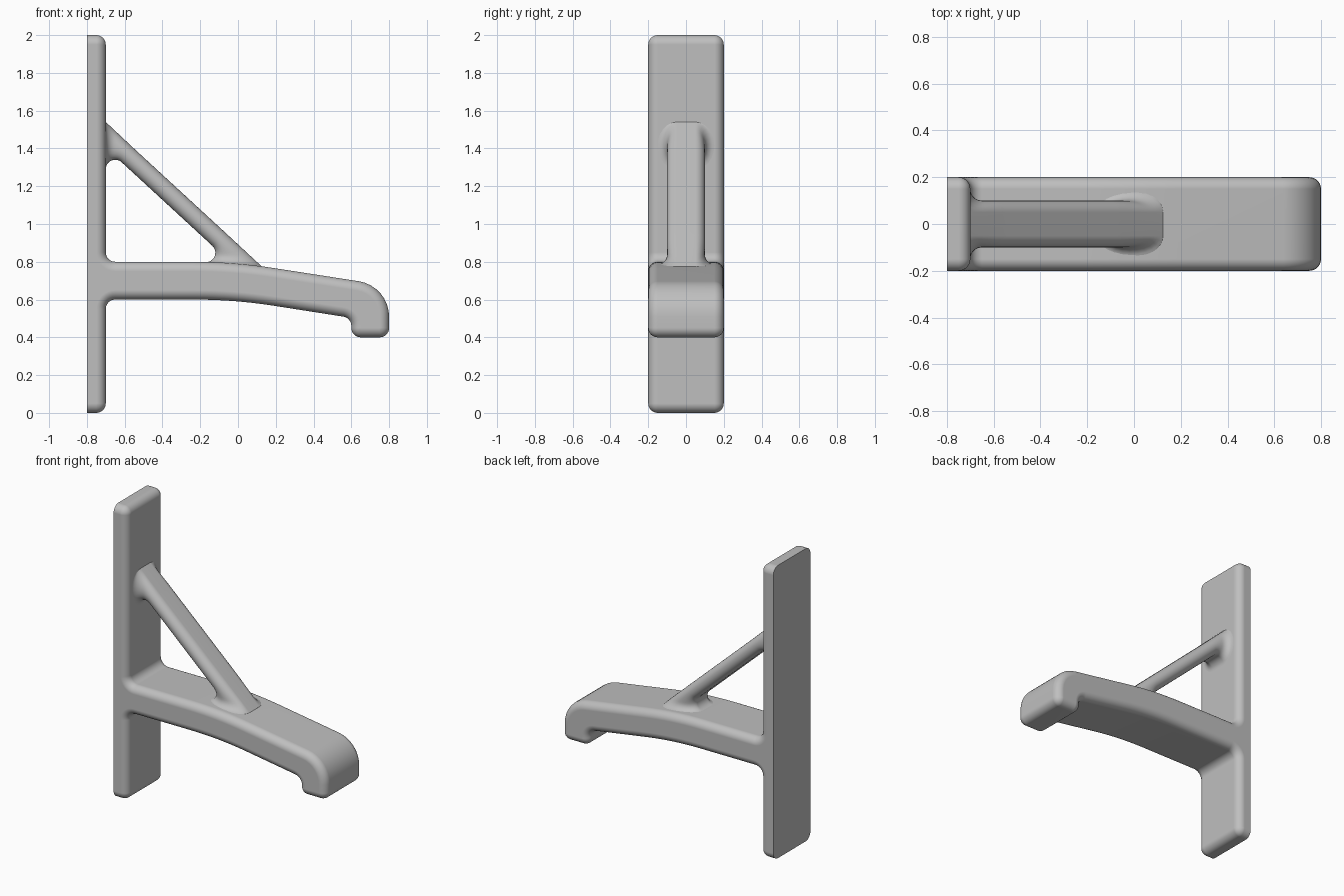
import bpy, bmesh
from math import sin, cos, pi, sqrt, radians
from mathutils import Vector

if "Cube" in bpy.data.objects:
    bpy.data.objects.remove(bpy.data.objects["Cube"])

R = 0.05          # common edge and fillet radius
HALF = 0.2        # half width of plate and arm

grey = bpy.data.materials.new("plain grey")
grey.use_nodes = True
colour = (0.52, 0.52, 0.52, 1)
grey.diffuse_color = colour
grey.node_tree.nodes["Principled BSDF"].inputs["Base Color"].default_value = colour


def finish(bm, name):
    bmesh.ops.recalc_face_normals(bm, faces=bm.faces)
    mesh = bpy.data.meshes.new(name)
    bm.to_mesh(mesh)
    bm.free()
    mesh.materials.append(grey)
    obj = bpy.data.objects.new(name, mesh)
    bpy.context.collection.objects.link(obj)
    bpy.ops.object.select_all(action='DESELECT')
    obj.select_set(True)
    bpy.context.view_layer.objects.active = obj
    bpy.ops.object.shade_smooth_by_angle(angle=radians(35))
    obj.modifiers.new("even shading", 'WEIGHTED_NORMAL').keep_sharp = True
    return obj


def loft(bm, rings):
    """Skin closed rings of equal length and cap both ends."""
    loops = [[bm.verts.new(p) for p in ring] for ring in rings]
    for a, b in zip(loops, loops[1:]):
        for i in range(len(a)):
            j = (i + 1) % len(a)
            bm.faces.new((a[i], a[j], b[j], b[i]))
    bm.faces.new(loops[0])
    bm.faces.new(loops[-1])


def rounded_outline(corners, inset, steps=8):
    """Counter-clockwise outline with rounded corners, shrunk by inset."""
    out = []
    for i, (x, z, r) in enumerate(corners):
        p = Vector((x, z))
        before = (Vector(corners[i - 1][:2]) - p).normalized()
        after = (Vector(corners[(i + 1) % len(corners)][:2]) - p).normalized()
        convex = before.x * after.y - before.y * after.x < 0
        half = before.angle(after) / 2
        centre = p + (before + after).normalized() * (r / sin(half))
        start = p + before * (r / (sin(half) / cos(half))) - centre
        end = p + after * (r / (sin(half) / cos(half))) - centre
        scale = (r - inset if convex else r + inset) / r
        sweep = start.angle(end)
        for k in range(steps + 1):
            t = k / steps
            spoke = (start * sin((1 - t) * sweep) + end * sin(t * sweep)) / sin(sweep)
            out.append(centre + spoke * scale)
    return out


# Wall plate and curved arm: one outline with softened rims
corners = [
    (-0.9, 0, R), (-0.7, 0, R), (-0.7, 0.6, R), (-0.02, 0.6, 2.7),
    (0.6, 0.503, R), (0.6, 0.4, R), (0.8, 0.4, R), (0.8, 0.672, 0.19),
    (-0.025, 0.8, 2.8), (-0.7, 0.8, R), (-0.7, 2, R), (-0.9, 2, R),
]
bm = bmesh.new()
rim = [i / 8 * pi / 2 for i in range(9)]
layers = [(-(HALF - R + R * sin(a)), R * (1 - cos(a))) for a in reversed(rim)]
layers += [(-y, inset) for y, inset in reversed(layers)]
loft(bm, [[(p.x, y, p.y) for p in rounded_outline(corners, inset)]
          for y, inset in layers])
bmesh.ops.remove_doubles(bm, verts=bm.verts, dist=0.0002)

# Flat, sharp-edged back of the plate
cut = bmesh.ops.bisect_plane(
    bm, geom=bm.verts[:] + bm.edges[:] + bm.faces[:],
    plane_co=(-0.8, 0, 0), plane_no=(-1, 0, 0), clear_outer=True)
bmesh.ops.edgeloop_fill(
    bm, edges=[e for e in cut["geom_cut"] if isinstance(e, bmesh.types.BMEdge)])
finish(bm, "plate_and_arm")


# Diagonal strut: each station pairs a top point with an underside point
def spread(x, z):
    """Extra side width close to the plate or the arm."""
    gap = min(x + 0.7, z - 0.8 + 0.06 * (x + 0.22))
    gap = max(0, min(R, gap))
    return R - sqrt(max(0, R * R - (R - gap) ** 2))


def strut_ring(top, under):
    side = []
    for k in range(13):
        a = -pi / 2 + pi * k / 12
        p = under.lerp(top, (1 + sin(a)) / 2)
        side.append((p.x, R + (R + spread(p.x, p.y)) * cos(a), p.y))
    return side + [(x, -y, z) for x, y, z in reversed(side)]


normal = Vector((0.68, 0.733))
tangent = radians(47.2)
steps = 14


def end_stations(centre, first, top_end, axis):
    """Stations round the underside fillet, from the joint to the plain strut."""
    arc = [centre + R * Vector((cos(a), sin(a))) for a in
           [first + (tangent - first) * k / steps for k in range(steps + 1)]]
    top_plain = arc[-1] + normal * 0.098
    span = arc[-1][axis] - arc[0][axis]
    stations = [(top_end.lerp(top_plain, (u[axis] - arc[0][axis]) / span), u)
                for u in arc]
    sink = Vector((0, 0))
    sink[axis] = -0.02
    top, under = stations[0]
    return [(top + sink, under + sink)] + stations


upper = end_stations(Vector((-0.65, 1.29)), pi, Vector((-0.7, 1.54)), 0)
lower = end_stations(Vector((-0.17, 0.848)), -pi / 2, Vector((0.125, 0.776)), 1)
bm = bmesh.new()
loft(bm, [strut_ring(t, u) for t, u in upper + lower[::-1]])
finish(bm, "diagonal_strut")
